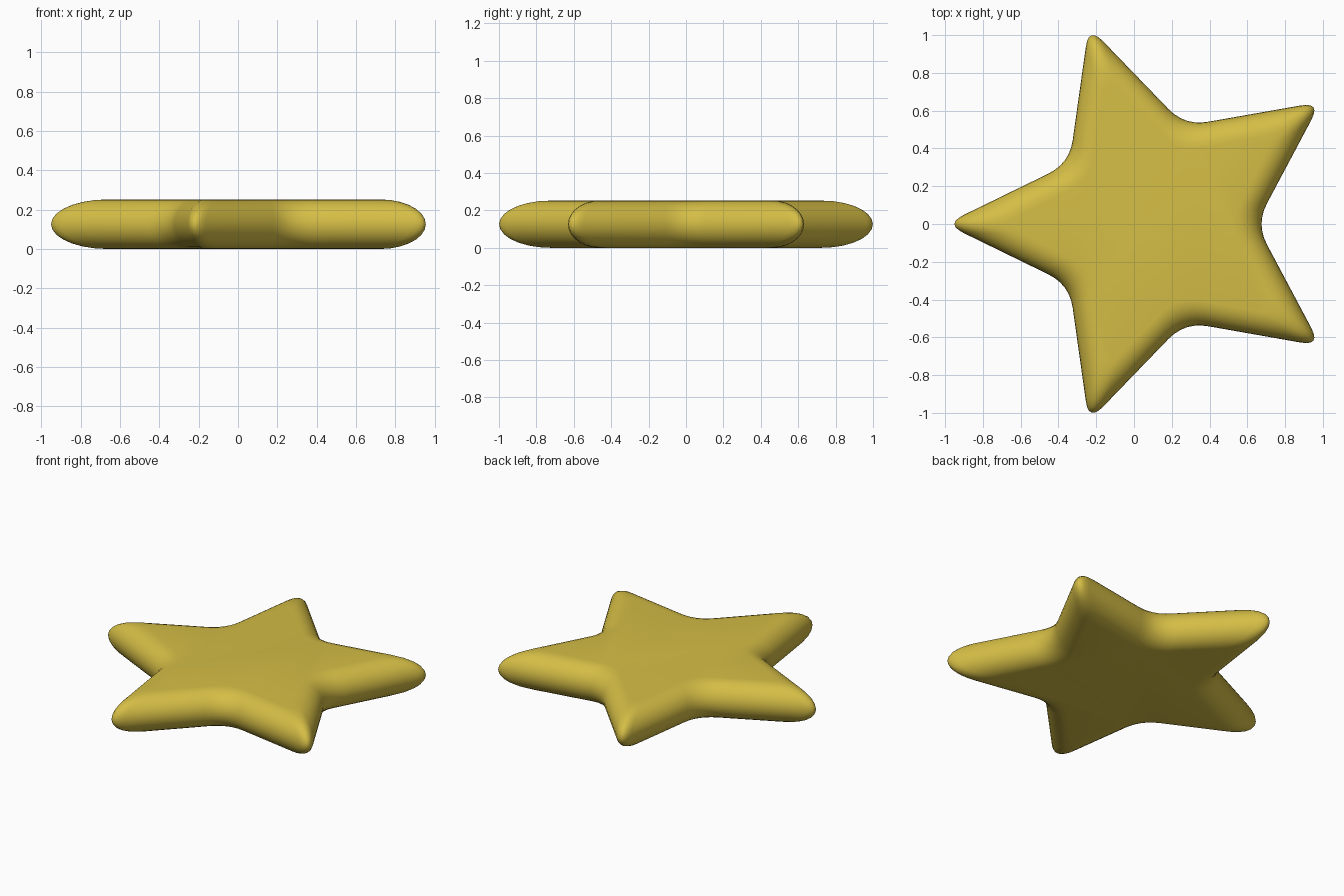
import bpy
import bmesh
from math import sin, cos, pi, radians
from mathutils import Vector

cube = bpy.data.objects.get("Cube")
if cube:
    bpy.data.objects.remove(cube, do_unlink=True)

# Star proportions
CENTER_X = 0.10
TIP_RADIUS = 1.10          # sharp tip, before rounding
HALF_ANGLE = radians(26)   # half the angle of each point
EDGE_RADIUS = 0.126        # half the thickness
CURVE_STEPS = 6
PROFILE_STEPS = 14

gold = bpy.data.materials.new("golden yellow")
gold.use_nodes = True
gold.diffuse_color = (0.66, 0.51, 0.06, 1)
bsdf = gold.node_tree.nodes["Principled BSDF"]
bsdf.inputs["Base Color"].default_value = gold.diffuse_color
bsdf.inputs["Roughness"].default_value = 0.5


def polar(radius, angle):
    return Vector((radius * cos(angle), radius * sin(angle)))


def star_outline(inset):
    """Five-pointed outline with rounded corners, moved inward by inset."""
    slope = sin(HALF_ANGLE) / cos(HALF_ANGLE)
    valley = TIP_RADIUS * slope / (sin(pi / 5) + slope * cos(pi / 5))
    tip = TIP_RADIUS - inset / sin(HALF_ANGLE)
    valley -= inset / sin(HALF_ANGLE + pi / 5)
    corners = [polar(valley if i % 2 else tip, pi + i * pi / 5) for i in range(10)]
    points = []
    for i, corner in enumerate(corners):
        cut = 0.125 if i % 2 else 0.11
        start = corner + (corners[i - 1] - corner).normalized() * cut
        end = corner + (corners[(i + 1) % 10] - corner).normalized() * cut
        for k in range(CURVE_STEPS + 1):
            t = k / CURVE_STEPS
            points.append(start * (1 - t) ** 2 + corner * 2 * t * (1 - t) + end * t * t)
    return points


# Stack the outlines along a half-round edge profile
bm = bmesh.new()
rings = []
for j in range(PROFILE_STEPS + 1):
    a = -pi / 2 + pi * j / PROFILE_STEPS
    z = EDGE_RADIUS * (1 + sin(a))
    outline = star_outline(EDGE_RADIUS * (1 - cos(a)))
    rings.append([bm.verts.new((p.x + CENTER_X, p.y, z)) for p in outline])

for low, high in zip(rings, rings[1:]):
    n = len(low)
    for i in range(n):
        k = (i + 1) % n
        bm.faces.new((low[i], low[k], high[k], high[i]))

# Flat underside and top
bm.faces.new(reversed(rings[0]))
bm.faces.new(rings[-1])
bmesh.ops.recalc_face_normals(bm, faces=bm.faces)

mesh = bpy.data.meshes.new("star_body")
bm.to_mesh(mesh)
bm.free()
mesh.materials.append(gold)
mesh.shade_smooth()
star = bpy.data.objects.new("star_body", mesh)
bpy.context.collection.objects.link(star)
